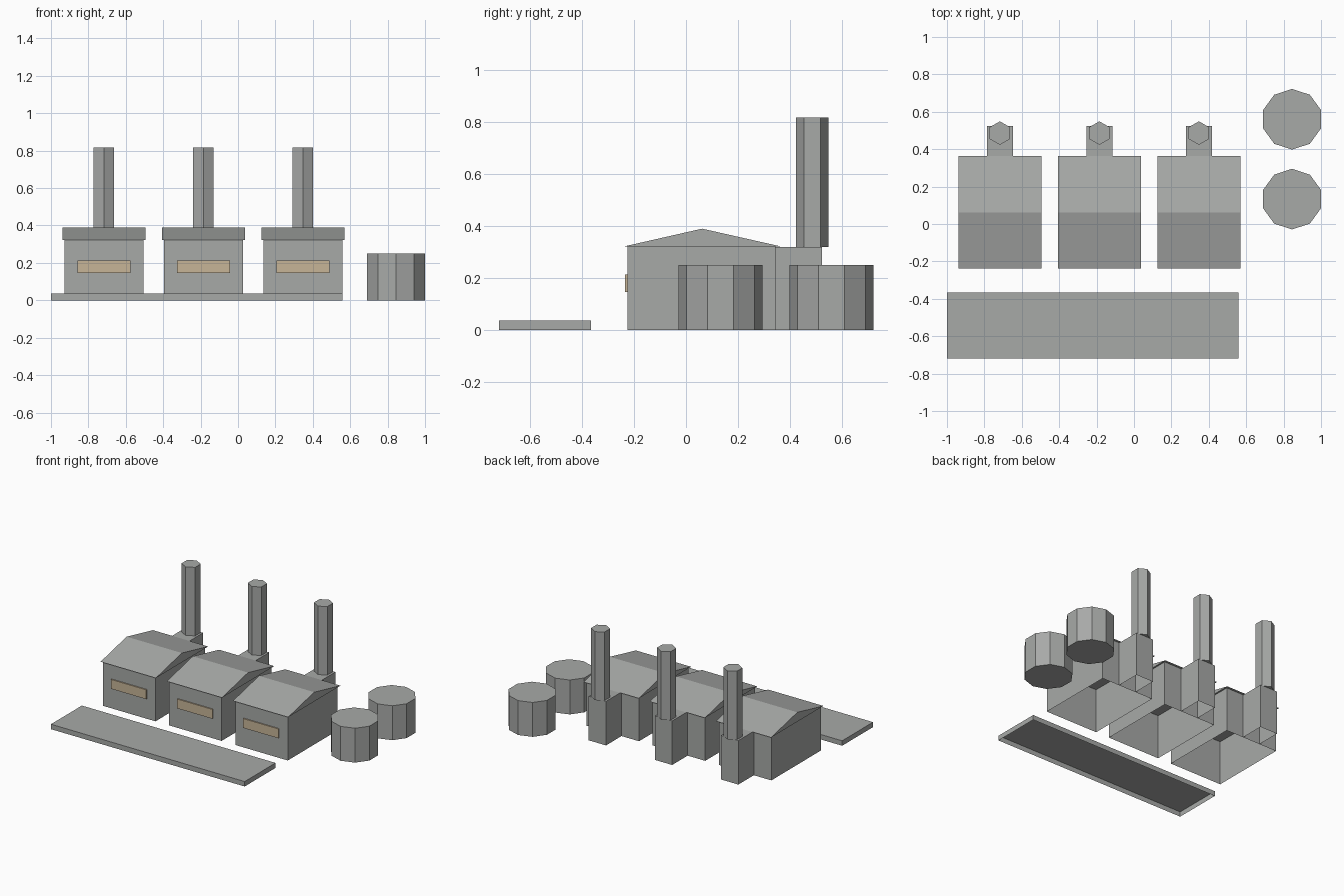
import bpy, bmesh, math

if "Cube" in bpy.data.objects:
    bpy.data.objects.remove(bpy.data.objects["Cube"])


def material(name, rgb):
    m = bpy.data.materials.new(name)
    m.diffuse_color = (*rgb, 1.0)
    m.use_nodes = True
    m.node_tree.nodes["Principled BSDF"].inputs["Base Color"].default_value = m.diffuse_color
    return m


GREY = material("concrete_grey", (0.39, 0.40, 0.39))
TAN = material("window_tan", (0.57, 0.46, 0.31))


def finish(name, bm, mat):
    bmesh.ops.recalc_face_normals(bm, faces=bm.faces)
    mesh = bpy.data.meshes.new(name)
    bm.to_mesh(mesh)
    bm.free()
    mesh.materials.append(mat)
    obj = bpy.data.objects.new(name, mesh)
    bpy.context.collection.objects.link(obj)
    return obj


def prism(name, outline, offset, mat=GREY, open_bottom=False):
    """Extrude a flat outline of 3D points along an offset vector."""
    bm = bmesh.new()
    base = bm.faces.new([bm.verts.new(p) for p in outline])
    out = bmesh.ops.extrude_face_region(bm, geom=[base], use_keep_orig=True)
    verts = [g for g in out["geom"] if isinstance(g, bmesh.types.BMVert)]
    bmesh.ops.translate(bm, vec=offset, verts=verts)
    bmesh.ops.recalc_face_normals(bm, faces=bm.faces)
    if open_bottom:
        bmesh.ops.delete(bm, geom=[base], context="FACES_ONLY")
    return finish(name, bm, mat)


def box(name, x0, x1, y0, y1, z0, z1, mat=GREY, open_bottom=False):
    outline = [(x0, y0, z0), (x1, y0, z0), (x1, y1, z0), (x0, y1, z0)]
    return prism(name, outline, (0, 0, z1 - z0), mat, open_bottom)


def column(name, x, y, r, sides, z0, z1):
    """Low-poly upright cylinder with a corner facing +y."""
    angles = [math.pi / 2 + 2 * math.pi * i / sides for i in range(sides)]
    outline = [(x + r * math.cos(a), y + r * math.sin(a), z0) for a in angles]
    return prism(name, outline, (0, 0, z1 - z0))


# Front slab, hollow underneath
box("front_slab", -1.0, 0.558, -0.72, -0.365, 0, 0.036, open_bottom=True)

# Three identical halls, each with a gable roof, window, annex and chimney
EAVE = 0.322
for i in range(3):
    x = -0.717 + 0.532 * i
    n = i + 1
    box(f"hall_walls_{n}", x - 0.211, x + 0.211, -0.225, 0.345, 0, EAVE, open_bottom=True)
    gable = [(x - 0.222, -0.237, EAVE), (x - 0.222, 0.364, EAVE), (x - 0.222, 0.062, 0.39)]
    prism(f"gable_roof_{n}", gable, (0.444, 0, 0))
    box(f"window_{n}", x - 0.142, x + 0.142, -0.234, -0.2255, 0.146, 0.214, TAN)
    box(f"rear_annex_{n}", x - 0.07, x + 0.07, 0.345, 0.523, 0, 0.32, open_bottom=True)
    column(f"chimney_{n}", x, 0.486, 0.063, 6, 0.32, 0.818)

# Two storage tanks
for n, y in enumerate((0.133, 0.56), 1):
    column(f"storage_tank_{n}", 0.845, y, 0.162, 10, 0, 0.25)
